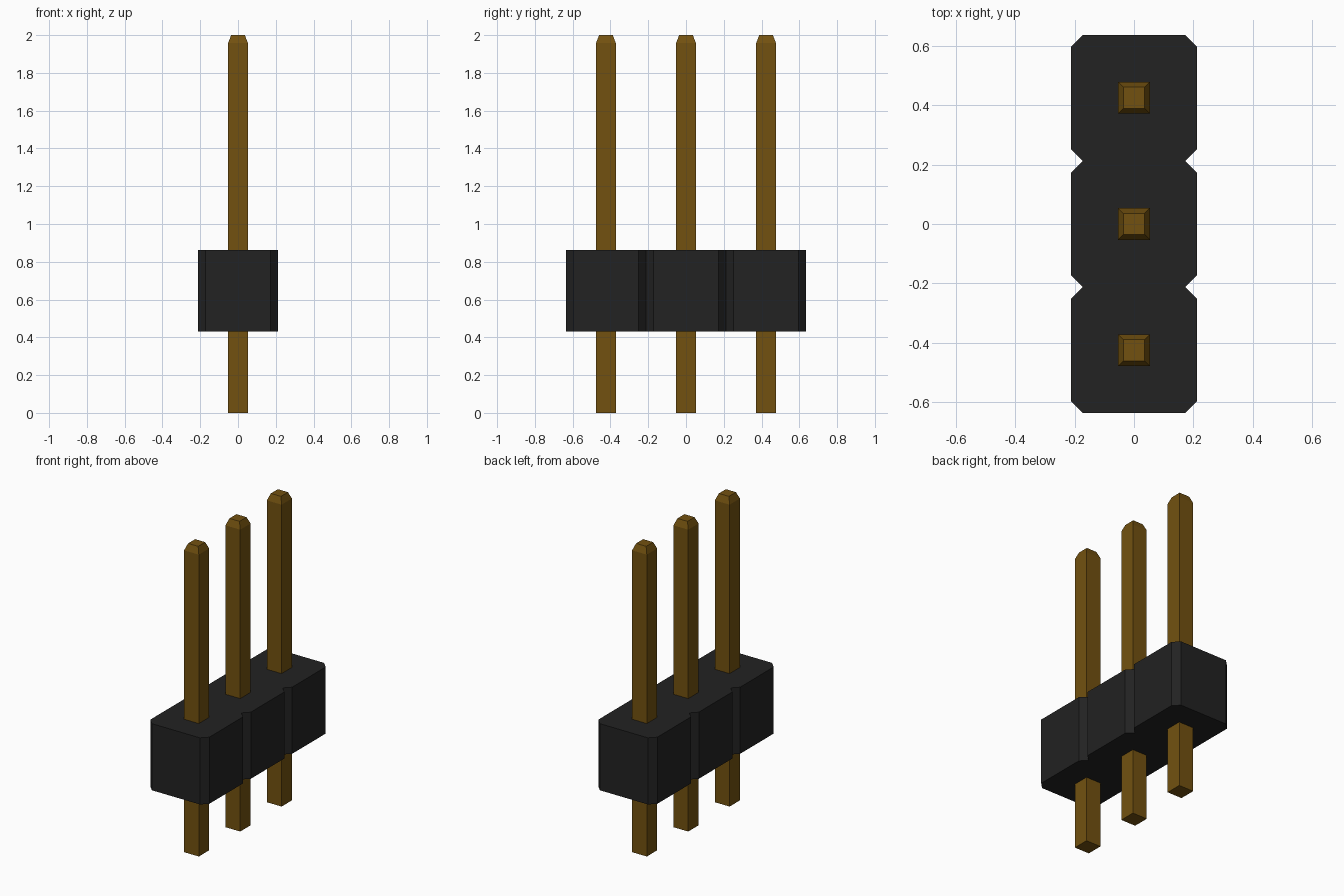
import bpy
import bmesh

PITCH = 0.424      # spacing between pins
HALF = PITCH / 2   # half width of one housing cell
CHAMFER = 0.04
BASE_Z, TOP_Z = 0.43, 0.862
PIN_HALF, TIP_HALF = 0.053, 0.036
TIP_Z, PIN_TOP = 1.957, 2.0

cube = bpy.data.objects.get("Cube")
if cube:
    bpy.data.objects.remove(cube, do_unlink=True)


def make_material(name, rgb):
    mat = bpy.data.materials.new(name)
    mat.use_nodes = True
    colour = (*rgb, 1.0)
    mat.diffuse_color = colour
    mat.node_tree.nodes["Principled BSDF"].inputs["Base Color"].default_value = colour
    return mat


def loft(name, rings, mat):
    """Closed solid through matching rings of points, bottom to top."""
    bm = bmesh.new()
    loops = [[bm.verts.new(p) for p in ring] for ring in rings]
    bm.faces.new(loops[0])
    bm.faces.new(loops[-1])
    for low, high in zip(loops, loops[1:]):
        for i in range(len(low)):
            j = (i + 1) % len(low)
            bm.faces.new((low[i], low[j], high[j], high[i]))
    bmesh.ops.recalc_face_normals(bm, faces=bm.faces)
    mesh = bpy.data.meshes.new(name)
    bm.to_mesh(mesh)
    bm.free()
    mesh.materials.append(mat)
    obj = bpy.data.objects.new(name, mesh)
    bpy.context.collection.objects.link(obj)
    return obj


def square(half, y, z):
    return [(sx * half, y + sy * half, z)
            for sx, sy in ((-1, -1), (1, -1), (1, 1), (-1, 1))]


plastic = make_material("black plastic", (0.016, 0.016, 0.016))
gold = make_material("dark gold", (0.17, 0.083, 0.005))
rows = [-PITCH, 0, PITCH]

# Housing: three chamfered cells joined, with V notches between them
side = [(HALF - CHAMFER, rows[0] - HALF)]
for y in rows:
    side += [(HALF, y - HALF + CHAMFER),
             (HALF, y + HALF - CHAMFER),
             (HALF - CHAMFER, y + HALF)]
outline = side + [(-x, y) for x, y in reversed(side)]
loft("housing", [[(x, y, z) for x, y in outline] for z in (BASE_Z, TOP_Z)], plastic)

# Square pins with tapered tips
for label, y in zip(("front", "middle", "back"), rows):
    loft(label + "_pin", [square(PIN_HALF, y, 0),
                          square(PIN_HALF, y, TIP_Z),
                          square(TIP_HALF, y, PIN_TOP)], gold)
